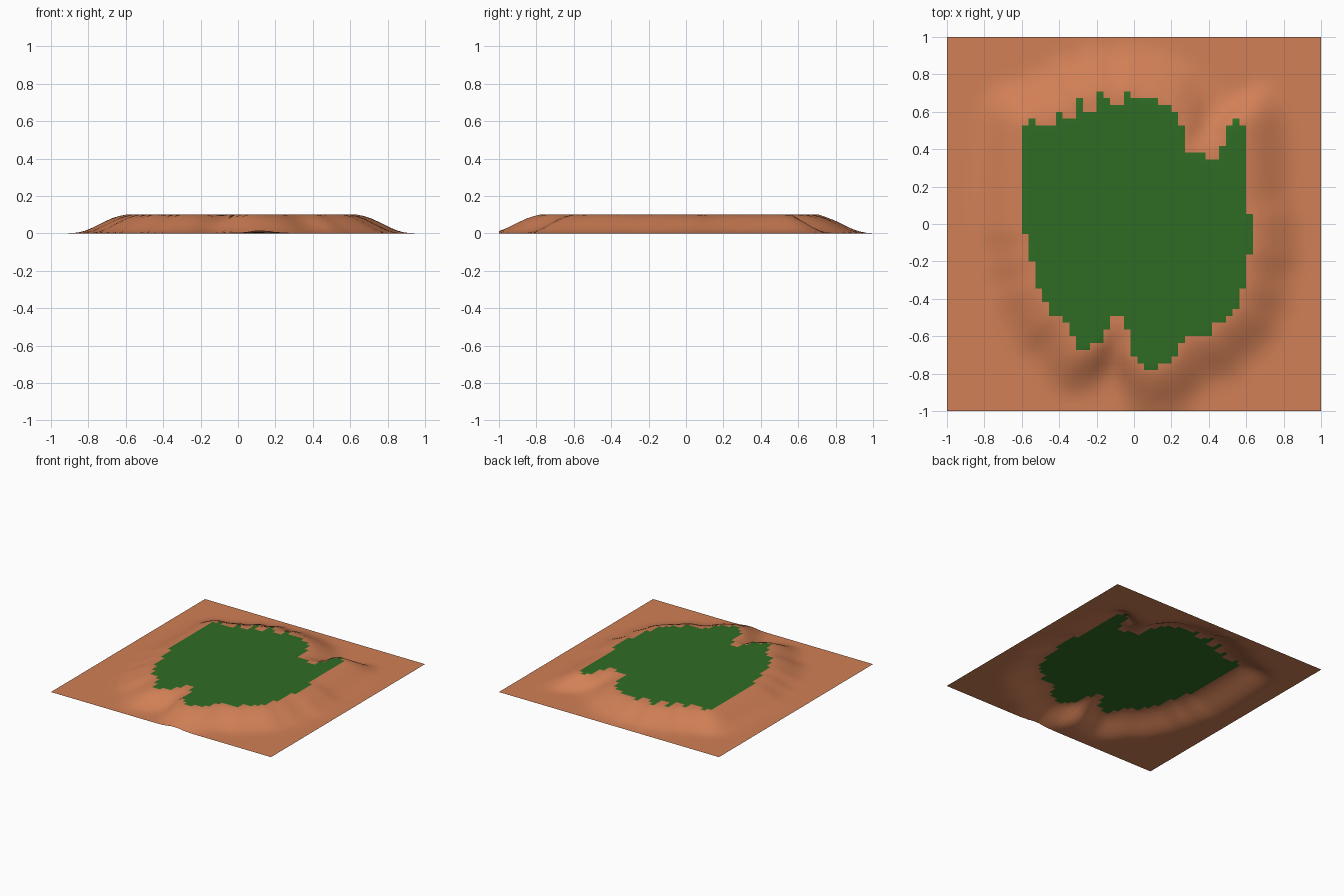
import bpy, bmesh, math

if "Cube" in bpy.data.objects:
    bpy.data.objects.remove(bpy.data.objects["Cube"])

N = 55                 # grid cells per side
S = 2 / N              # cell size
HEIGHT = 0.10          # plateau height
SLOPE = 0.28           # width of the slope around the plateau
FIRST = 11             # first grid column that holds grass

# Grass extent of each column, in grid lines from the front edge
TOP = [42, 43, 42, 42, 42, 44, 43, 43, 46, 44, 44, 47, 46, 45, 45, 47, 46, 46, 46, 46,
       45, 45, 44, 42, 38, 38, 38, 37, 37, 39, 42, 43, 42, 29]
LOW = [26, 22, 18, 16, 14, 14, 13, 11, 9, 9, 10, 10, 12, 14, 14, 12, 8, 7, 6, 6,
       7, 7, 8, 10, 11, 11, 11, 11, 13, 13, 14, 15, 18, 23]


def material(name, rgb):
    m = bpy.data.materials.new(name)
    m.diffuse_color = (*rgb, 1)
    m.use_nodes = True
    m.node_tree.nodes["Principled BSDF"].inputs["Base Color"].default_value = m.diffuse_color
    return m


def is_grass(i, j):
    c = i - FIRST
    return 0 <= c < len(TOP) and LOW[c] <= j < TOP[c]


# Grid points touching the plateau
flat = {(i + a, j + b) for i in range(N) for j in range(N) if is_grass(i, j)
        for a in (0, 1) for b in (0, 1)}
rim = [(i, j) for i, j in flat
       if any((i + a, j + b) not in flat for a, b in ((1, 0), (-1, 0), (0, 1), (0, -1)))]


def radial_gap(i, j):
    """Distance to the plateau when walking towards the centre."""
    x, y = i - N / 2, j - N / 2
    r = math.hypot(x, y)
    d = 0.0
    while d < r:
        k = (r - d) / r
        if is_grass(math.floor(N / 2 + x * k), math.floor(N / 2 + y * k)):
            break
        d += 0.1
    return d * S


def height(i, j):
    if (i, j) in flat:
        return HEIGHT
    near = min(math.hypot(i - a, j - b) for a, b in rim) * S
    t = min(1, (0.5 * near + 0.5 * radial_gap(i, j)) / SLOPE)
    return HEIGHT * (1 - t * t * (3 - 2 * t))


z = {(i, j): height(i, j) for i in range(N + 1) for j in range(N + 1)}

# Soften the slope, keeping the plateau and the outer border fixed
for _ in range(3):
    z = {(i, j): h if (i, j) in flat or i in (0, N) or j in (0, N) else
         0.5 * h + 0.125 * (z[i + 1, j] + z[i - 1, j] + z[i, j + 1] + z[i, j - 1])
         for (i, j), h in z.items()}

# Terrain sheet: earth slopes with a grass plateau
bm = bmesh.new()
v = {(i, j): bm.verts.new((i * S - 1, j * S - 1, h)) for (i, j), h in z.items()}
for i in range(N):
    for j in range(N):
        f = bm.faces.new((v[i, j], v[i + 1, j], v[i + 1, j + 1], v[i, j + 1]))
        f.material_index = 1 if is_grass(i, j) else 0
        f.smooth = True
mesh = bpy.data.meshes.new("terrain")
bm.to_mesh(mesh)
bm.free()
mesh.materials.append(material("orange earth", (0.64, 0.215, 0.093)))
mesh.materials.append(material("green grass", (0.028, 0.152, 0.018)))
terrain = bpy.data.objects.new("terrain", mesh)
bpy.context.collection.objects.link(terrain)
